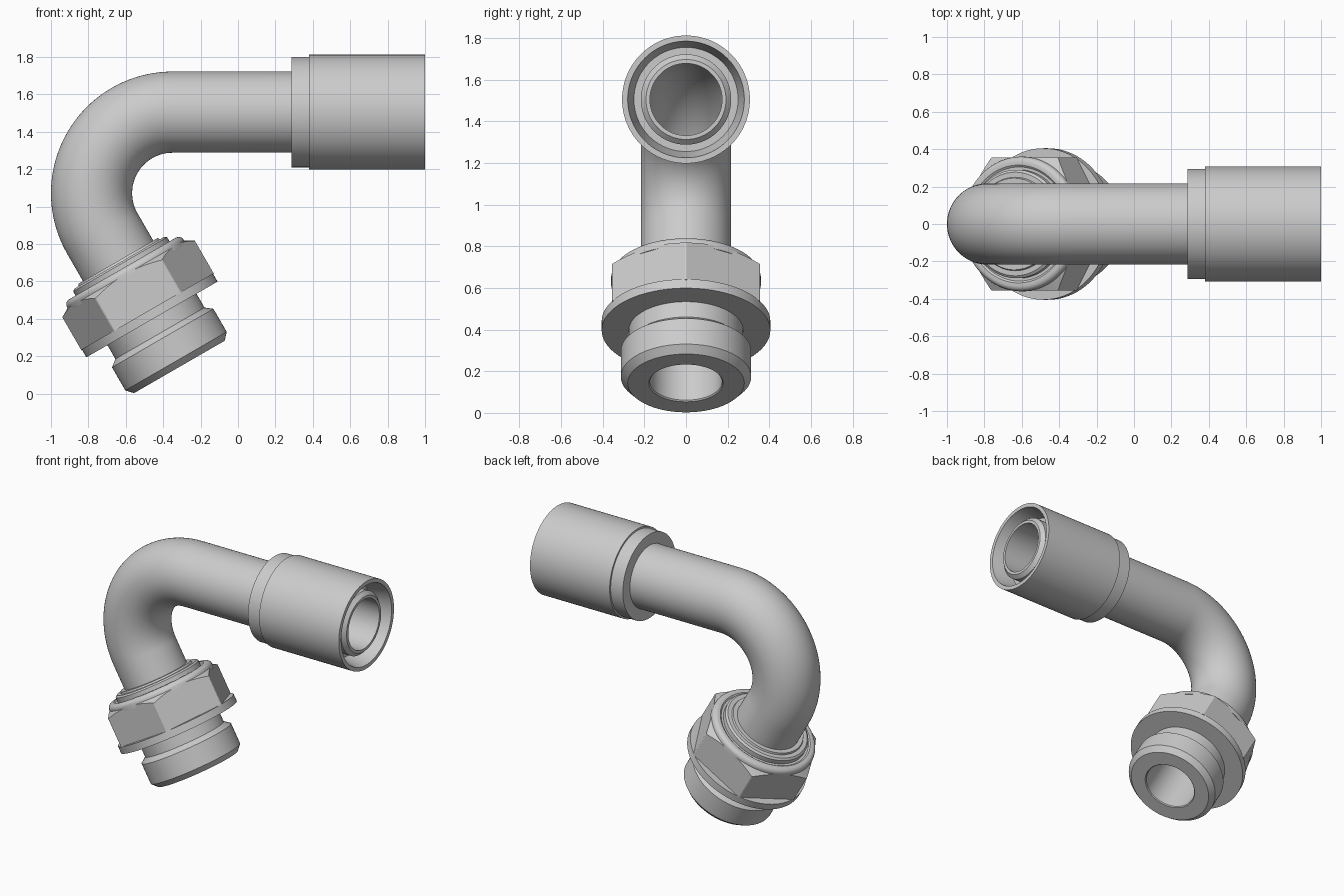
import bpy, bmesh
from math import pi, sin, cos, radians, sqrt
from mathutils import Vector, Matrix

if "Cube" in bpy.data.objects:
    bpy.data.objects.remove(bpy.data.objects["Cube"])

SEG = 96
R_TUBE, R_BORE, R_BEND = 0.217, 0.173, 0.433
BEND = Vector((-0.35, 0, 1.072))                 # bend centre
TILT = radians(120)                              # total bend angle
AXIS = Vector((0.5, 0, -sqrt(3) / 2))            # direction of the lower leg
LEG = BEND + R_BEND * Vector((cos(radians(210)), 0, sin(radians(210))))
SIDE = Vector((0, 1, 0))


def frame(origin, axis):
    """Matrix whose local z is the given axis and local y is world y."""
    m = Matrix((SIDE.cross(axis), SIDE, axis)).transposed().to_4x4()
    m.translation = origin
    return m


LEG_FRAME = frame(LEG, AXIS)
ARM_FRAME = frame(Vector((0, 0, BEND.z + R_BEND)), Vector((1, 0, 0)))


def finish(name, bm):
    bmesh.ops.recalc_face_normals(bm, faces=bm.faces)
    mesh = bpy.data.meshes.new(name)
    bm.to_mesh(mesh)
    bm.free()
    ob = bpy.data.objects.new(name, mesh)
    bpy.context.collection.objects.link(ob)
    return ob


def smooth(ob):
    bpy.ops.object.select_all(action='DESELECT')
    ob.select_set(True)
    bpy.context.view_layer.objects.active = ob
    bpy.ops.object.shade_smooth_by_angle(angle=radians(25))


def loft(name, stations):
    """Closed skin through circular rings given as (matrix, distance, radius)."""
    bm = bmesh.new()
    rings = []
    for m, s, r in stations:
        rings.append([bm.verts.new(m @ Vector((r * cos(2 * pi * i / SEG),
                      r * sin(2 * pi * i / SEG), s))) for i in range(SEG)])
    for a, b in zip(rings, rings[1:] + rings[:1]):
        for i in range(SEG):
            j = (i + 1) % SEG
            bm.faces.new((a[i], a[j], b[j], b[i]))
    return finish(name, bm)


def lathe(name, m, profile):
    return loft(name, [(m, s, r) for s, r in profile])


# Hollow bent tube: outer skin one way, bore back the other way
path = [(LEG_FRAME, 0.5)]
for k in range(41):
    a = radians(210) - TILT * k / 40
    p = BEND + R_BEND * Vector((cos(a), 0, sin(a)))
    path.append((frame(p, Vector((-sin(a), 0, cos(a))) * (-1 if k < 0 else 1)), 0))
# Same ring orientation along the whole path
path = [(frame(LEG, -AXIS), -0.5)] + [
    (frame(m.translation, -m.to_3x3().col[2]), s) for m, s in path[1:]]
arm = ARM_FRAME
outer = [(m, s, R_TUBE) for m, s in path] + [(arm, 0.955, R_TUBE), (arm, 0.98, 0.192)]
inner = [(arm, 0.98, R_BORE)] + [(m, s, R_BORE) for m, s in reversed(path)]
smooth(loft("bent_tube", outer + inner))

# Outer sleeve with a tapered mouth around the tube end
smooth(lathe("end_sleeve", ARM_FRAME, [
    (0.285, 0.2), (0.285, 0.295), (0.38, 0.295), (0.38, 0.307), (1.0, 0.307),
    (1.0, 0.28), (0.86, 0.25), (0.86, 0.2)]))

# Threaded fitting body: stepped rounded collar, core, flange, groove, thread
collar = [(0.245 - 0.03 * sin(t), 0.33 + 0.03 * cos(t))
          for t in [pi / 2 * (1 - k / 6) for k in range(7)]]
smooth(lathe("fitting_body", LEG_FRAME, [
    (0.168, 0.2), (0.168, 0.245), (0.18, 0.25), (0.18, 0.277), (0.19, 0.29),
    (0.222, 0.29), (0.222, 0.305), (0.215, 0.315)] + collar + [
    (0.27, 0.36), (0.27, 0.3), (0.48, 0.3), (0.48, 0.405), (0.53, 0.405),
    (0.53, 0.275), (0.615, 0.275), (0.645, 0.313), (0.787, 0.313),
    (0.823, 0.28), (0.823, R_BORE + 0.006), (0.817, R_BORE), (0.5, R_BORE),
    (0.5, 0.2)]))

# Hexagon: prism trimmed by a chamfered ring
bm = bmesh.new()
bmesh.ops.create_cone(bm, cap_ends=True, segments=6, radius1=0.411, radius2=0.411, depth=0.5)
xs = max(bm.verts, key=lambda v: v.co.x).co
turn = 0 if abs(xs.x - 0.411) < 1e-3 else radians(30)   # put corners on local x
bmesh.ops.transform(bm, verts=bm.verts, matrix=LEG_FRAME
                    @ Matrix.Translation((0, 0, 0.35)) @ Matrix.Rotation(turn, 4, 'Z'))
hexagon = finish("wrench_hexagon", bm)
cutter = lathe("hexagon_chamfer_cutter", LEG_FRAME, [
    (0.251, 0.28), (0.251, 0.359), (0.28, 0.409), (0.485, 0.409), (0.485, 0.28)])
mod = hexagon.modifiers.new("chamfer", 'BOOLEAN')
mod.operation, mod.object, mod.solver = 'INTERSECT', cutter, 'EXACT'
bpy.context.view_layer.update()
bpy.context.view_layer.objects.active = hexagon
bpy.ops.object.modifier_apply(modifier=mod.name)
bpy.data.objects.remove(cutter)
smooth(hexagon)
